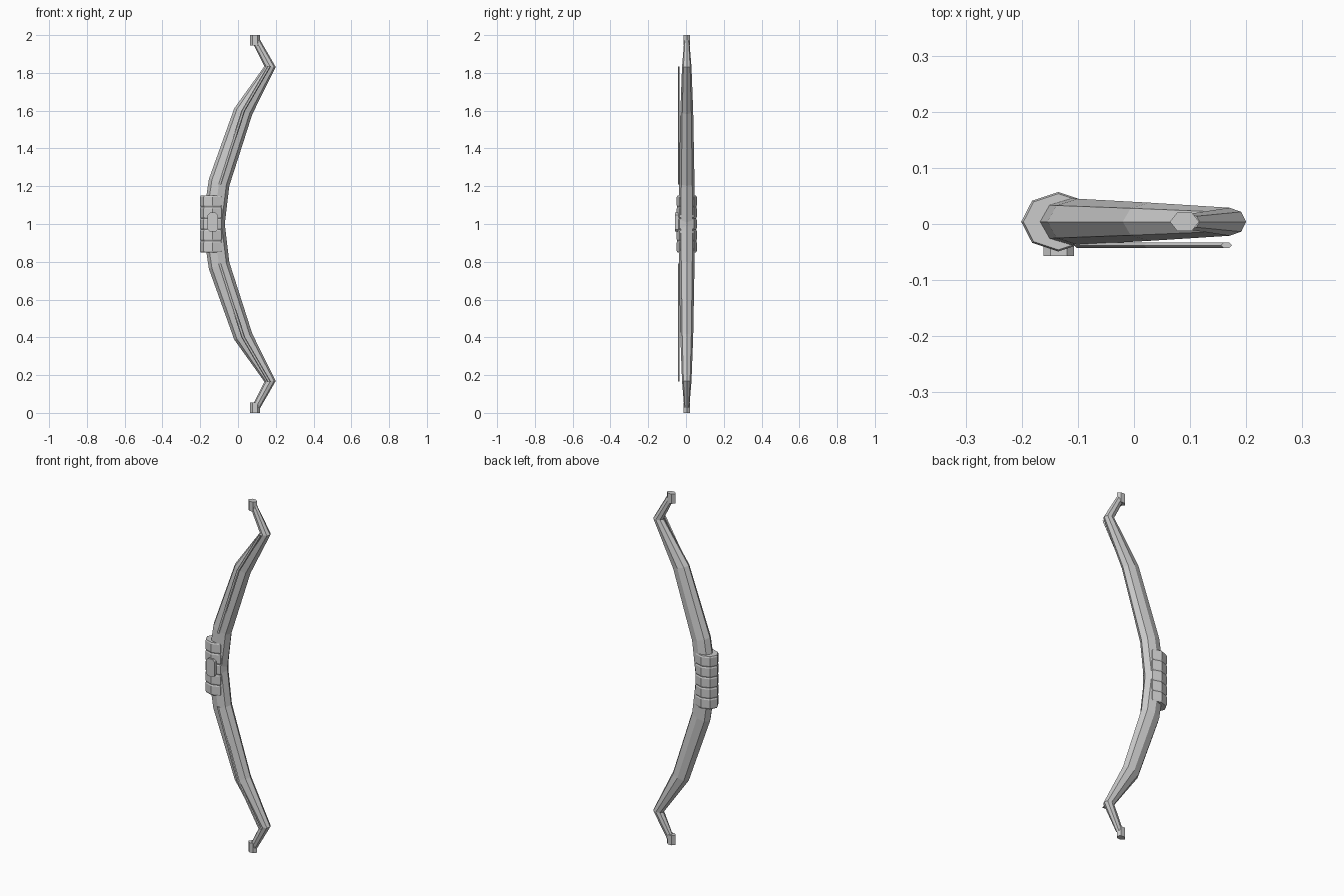
import bpy, bmesh
from math import cos, sin, pi

if "Cube" in bpy.data.objects:
    bpy.data.objects.remove(bpy.data.objects["Cube"])

CY = 0.004  # depth centre of the bow


def make(name, rings):
    """Loft a list of equal-length vertex rings into a capped flat-shaded mesh."""
    bm = bmesh.new()
    loops = [[bm.verts.new(p) for p in r] for r in rings]
    n = len(rings[0])
    for a, b in zip(loops, loops[1:]):
        for i in range(n):
            j = (i + 1) % n
            bm.faces.new((a[i], a[j], b[j], b[i]))
    bm.faces.new(loops[0])
    bm.faces.new(loops[-1])
    bmesh.ops.recalc_face_normals(bm, faces=bm.faces)
    me = bpy.data.meshes.new(name)
    bm.to_mesh(me)
    bm.free()
    ob = bpy.data.objects.new(name, me)
    bpy.context.collection.objects.link(ob)
    return ob


def ring(x, z, rx, ry, dz=0.0, n=8, y=CY):
    """Elliptical ring; dz tilts it down towards +x."""
    return [(x + rx * cos(2 * pi * i / n), y + ry * sin(2 * pi * i / n),
             z - dz * cos(2 * pi * i / n)) for i in range(n)]


def mirrored(stations):
    """Lower half of the bow followed by the upper half (mirror about z = 1)."""
    low = [(x, 2 - z, rx, ry, -dz) for x, z, rx, ry, dz in reversed(stations[1:])]
    return low + stations


# Recurved limbs: x, z, half width, half depth, tilt
limb = [(-0.130, 1.000, 0.060, 0.044, 0.0),
        (-0.100, 1.220, 0.054, 0.041, 0.018),
        (0.028, 1.597, 0.048, 0.034, 0.015),
        (0.170, 1.833, 0.030, 0.025, 0.002),
        (0.098, 1.965, 0.019, 0.014, -0.010)]
make("limbs", [ring(*s) for s in mirrored(limb)])

# Six-sided nocks at both tips
for name, z0, z1 in (("upper_nock", 1.945, 2.0), ("lower_nock", 0.0, 0.055)):
    make(name, [ring(0.09, z, 0.026, 0.019, n=6) for z in (z0, z1)])

# Thin strips along the front of each limb
path = [(-0.097, 1.21), (-0.04, 1.39), (0.028, 1.60), (0.165, 1.835)]
for name, s in (("upper_strip", 1), ("lower_strip", -1)):
    make(name, [ring(x, 1 + s * (z - 1), 0.010, 0.0055, n=6, y=-0.038)
                for x, z in path])

# Grip core and wrapped bands
make("grip_core", [ring(-0.135, z, 0.062, 0.049) for z in (0.855, 1.145)])
for i in range(5):
    z = 0.88 + 0.06 * i
    make(f"grip_band_{i + 1}", [ring(-0.135, z - 0.03, 0.062, 0.050),
                                ring(-0.135, z - 0.022, 0.066, 0.053),
                                ring(-0.135, z + 0.022, 0.066, 0.053),
                                ring(-0.135, z + 0.03, 0.062, 0.050)])

# Chamfered plate on the front of the grip
w, h, c = 0.027, 0.05, 0.012
outline = [(w, h - c), (w - c, h), (c - w, h), (-w, h - c),
           (-w, c - h), (c - w, -h), (w - c, -h), (w, c - h)]
make("grip_plate", [[(-0.134 + x, y, 1.01 + z) for x, z in outline]
                    for y in (-0.057, -0.035)])
